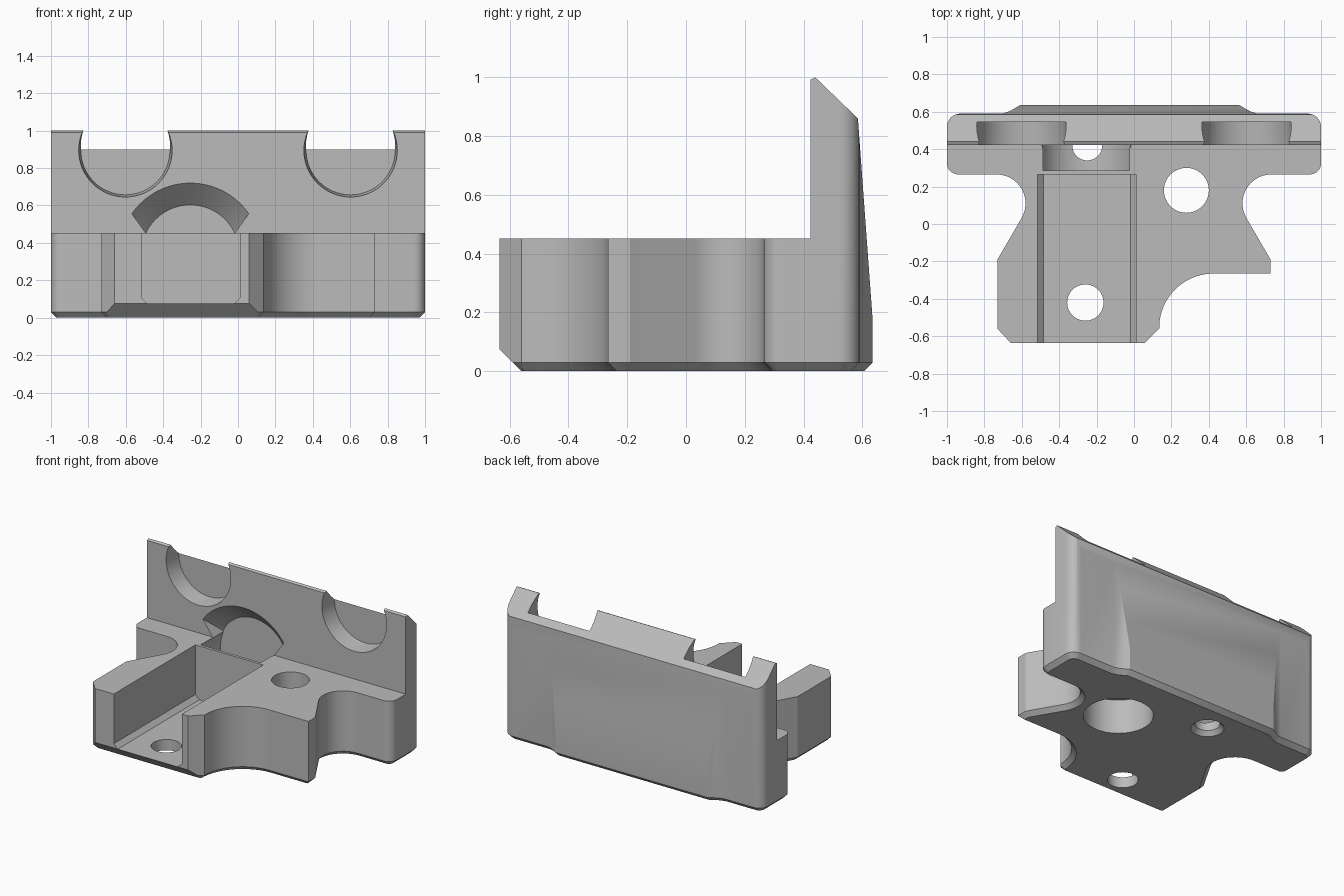
import bpy, bmesh, math
from mathutils import Matrix, Vector

cube = bpy.data.objects.get("Cube")
if cube:
    bpy.data.objects.remove(cube, do_unlink=True)

grey = bpy.data.materials.new("plain grey")
grey.use_nodes = True
GREY = (0.5, 0.5, 0.5, 1)
grey.diffuse_color = GREY
grey.node_tree.nodes["Principled BSDF"].inputs["Base Color"].default_value = GREY


def arc(cx, cy, r, start, end, n=12):
    angles = [math.radians(start + (end - start) * i / n) for i in range(n + 1)]
    return [(cx + r * math.cos(a), cy + r * math.sin(a)) for a in angles]


def to_object(bm, name):
    bmesh.ops.recalc_face_normals(bm, faces=bm.faces)
    mesh = bpy.data.meshes.new(name)
    bm.to_mesh(mesh)
    bm.free()
    mesh.materials.append(grey)
    ob = bpy.data.objects.new(name, mesh)
    bpy.context.collection.objects.link(ob)
    return ob


def prism(points, place, low, high, bevel=0.0):
    """Extrude a 2D outline; place maps (u, v, depth) to a 3D point."""
    bm = bmesh.new()
    base = bm.faces.new([bm.verts.new(place(u, v, low)) for u, v in points])
    top = bmesh.ops.extrude_face_region(bm, geom=[base], use_keep_orig=True)["geom"]
    shift = Vector(place(0, 0, high)) - Vector(place(0, 0, low))
    bmesh.ops.translate(bm, vec=shift, verts=[g for g in top if isinstance(g, bmesh.types.BMVert)])
    bmesh.ops.recalc_face_normals(bm, faces=bm.faces)
    if bevel:
        bmesh.ops.bevel(bm, geom=list(base.edges), offset=bevel, segments=1,
                        affect='EDGES', clamp_overlap=False)
    return bm


def along_x(u, v, d): return (d, u, v)
def along_y(u, v, d): return (u, d, v)
def along_z(u, v, d): return (u, v, d)


def cone(r1, r2, start, end, axis='Z', sides=64):
    """Round solid from start with radius r1 to end with radius r2."""
    start, end = Vector(start), Vector(end)
    turn = Matrix.Rotation(-math.pi / 2, 4, 'X') if axis == 'Y' else Matrix()
    bm = bmesh.new()
    bmesh.ops.create_cone(bm, cap_ends=True, segments=sides, radius1=r1, radius2=r2,
                          depth=(end - start).length,
                          matrix=Matrix.Translation((start + end) / 2) @ turn)
    return bm


# Plan outline of base, wall and rear panel
half_right = (arc(.735, .11, .155, 212, 90, 16) + arc(.94, .325, .06, -90, 0, 8)
              + arc(.93, .52, .07, 0, 90, 8))
mirrored_left = [(-x, y) for x, y in reversed(half_right)]
outline = ([(-.66, -.635), (.06, -.635), (.135, -.56)]
           + arc(.425, -.555, .29, 180, 90, 20)
           + [(.73, -.265), (.73, -.19)] + half_right
           + [(.66, .59), (.62, .603), (.59, .62), (.565, .635)]
           + [(-.61, .635), (-.635, .62), (-.665, .603), (-.705, .59)]
           + mirrored_left + [(-.73, -.19), (-.73, -.56)])
body = to_object(prism(outline, along_z, 0, 1.0, bevel=.03), "mount_body")

cutters = []
def cutter(bm): cutters.append(to_object(bm, "cutter"))

# Space in front of the upright wall
cutter(prism([(-1, .452), (.423, .452), (.423, 1.1), (-1, 1.1)], along_x, -1.2, 1.2))
# Sloped wall top and tapering rear panel
cutter(prism([(.41, .985), (.44, 1), (.585, .86), (.637, .15), (.9, .15), (.9, 1.2), (.41, 1.2)],
             along_x, -1.2, 1.2))
# Wide chamfer under the front edge
cutter(prism([(-.76, .2), (-.46, -.1), (-.76, -.1)], along_x, -1.2, 1.2))
# Channel with chamfered floor
cutter(prism([(-.515, .105), (-.485, .075), (-.02, .075), (.01, .105), (.01, .7), (-.515, .7)],
             along_y, -.8, .265))
# Round chamber behind the channel
cutter(cone(.258, .258, (-.255, .285, .34), (-.255, .54, .34), 'Y'))
# Flared arch in the wall, trimmed at both ends
arch = cone(.395, .263, (-.255, .408, .34), (-.255, .54, .34), 'Y')
for side in (-1, 1):
    bmesh.ops.bisect_plane(arch, geom=arch.verts[:] + arch.edges[:] + arch.faces[:],
                           plane_co=(-.255 + side * .24, .42, .455),
                           plane_no=(side * .105, 0, -.075), clear_outer=True)
    bmesh.ops.holes_fill(arch, edges=[e for e in arch.edges if e.is_boundary])
cutter(arch)
# Two round pockets at the wall top
for x in (-.602, .602):
    cutter(cone(.252, .238, (x, .40, .895), (x, .545, .895), 'Y'))
# Vertical holes, the large one counterbored from below
cutter(cone(.12, .12, (.28, .18, -.1), (.28, .18, .6)))
cutter(cone(.22, .22, (.28, .18, -.1), (.28, .18, .24)))
cutter(cone(.097, .097, (-.26, -.42, -.1), (-.26, -.42, .2)))
cutter(cone(.08, .08, (-.25, .42, -.1), (-.25, .42, .2)))
cutter(cone(.13, .08, (-.25, .42, -.03), (-.25, .42, .03)))

bpy.ops.object.select_all(action='DESELECT')
bpy.context.view_layer.objects.active = body
body.select_set(True)
for tool in cutters:
    mod = body.modifiers.new("cut", 'BOOLEAN')
    mod.operation = 'DIFFERENCE'
    mod.solver = 'EXACT'
    mod.object = tool
    bpy.ops.object.modifier_apply(modifier=mod.name)
    bpy.data.objects.remove(tool, do_unlink=True)
bpy.ops.object.shade_smooth_by_angle(angle=math.radians(25))
